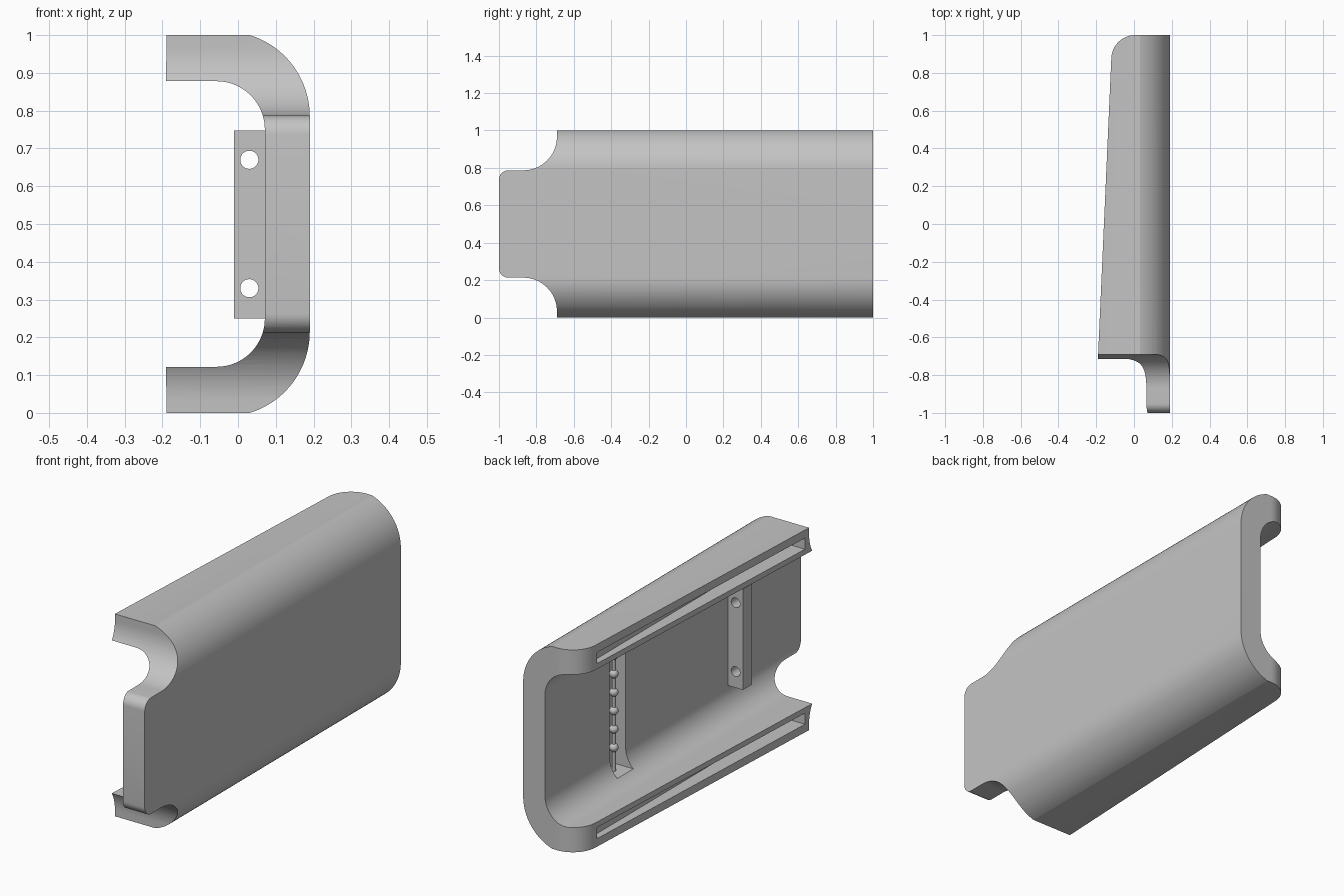
import bpy
from math import sin, cos, radians
from mathutils import Vector

if "Cube" in bpy.data.objects:
    bpy.data.objects.remove(bpy.data.objects["Cube"])

grey = bpy.data.materials.new("plain_grey")
grey.use_nodes = True
grey.diffuse_color = (0.55, 0.55, 0.55, 1)
grey.node_tree.nodes["Principled BSDF"].inputs["Base Color"].default_value = (0.55, 0.55, 0.55, 1)


def arc(cx, cy, r, start, end, steps=20):
    angles = [radians(start + (end - start) * i / steps) for i in range(steps + 1)]
    return [(cx + r * cos(a), cy + r * sin(a)) for a in angles]


def flip(points):
    """Mirror a half outline about z = 0.5, running back the other way."""
    return [(a, 1 - b) for a, b in reversed(points)]


def prism(name, outline, place, low, high):
    """Extrude a 2D outline; place(a, b, t) gives the 3D position."""
    n = len(outline)
    verts = [place(a, b, t) for t in (low, high) for a, b in outline]
    faces = [list(range(n)), list(range(n, 2 * n))]
    faces += [(i, (i + 1) % n, (i + 1) % n + n, i + n) for i in range(n)]
    mesh = bpy.data.meshes.new(name)
    mesh.from_pydata(verts, [], faces)
    obj = bpy.data.objects.new(name, mesh)
    bpy.context.collection.objects.link(obj)
    obj.data.materials.append(grey)
    activate(obj)
    bpy.ops.object.mode_set(mode='EDIT')
    bpy.ops.mesh.select_all(action='SELECT')
    bpy.ops.mesh.normals_make_consistent(inside=False)
    bpy.ops.object.mode_set(mode='OBJECT')
    return obj


def activate(obj):
    bpy.ops.object.select_all(action='DESELECT')
    obj.select_set(True)
    bpy.context.view_layer.objects.active = obj


def box(name, low, high):
    rect = [(low[0], low[1]), (high[0], low[1]), (high[0], high[1]), (low[0], high[1])]
    return prism(name, rect, lambda a, b, t: (a, b, t), low[2], high[2])


def rod(name, radius, length, centre, along_y=False):
    bpy.ops.mesh.primitive_cylinder_add(vertices=32, radius=radius, depth=length, location=centre,
                                        rotation=(radians(90) if along_y else 0, 0, 0))
    obj = bpy.context.object
    obj.name = name
    obj.data.materials.append(grey)
    return obj


def combine(obj, tool, operation):
    mod = obj.modifiers.new("cut", 'BOOLEAN')
    mod.operation, mod.solver, mod.object = operation, 'EXACT', tool
    activate(obj)
    bpy.ops.object.modifier_apply(modifier=mod.name)
    bpy.data.objects.remove(tool)


def smooth(obj):
    activate(obj)
    bpy.ops.object.shade_smooth_by_angle(angle=radians(25))


# C-shaped channel section, swept from front to back
outer = [(0.19, 0.5)] + arc(-0.035, 0.785, 0.225, 0, 73) + [(0.03, 1), (-0.19, 1)]
inner = [(-0.19, 0.878)] + arc(-0.057, 0.75, 0.128, 90, 0)
half = outer[1:-2] + outer[-2:] + inner
shell = prism("channel_shell", half + flip(half), lambda a, b, t: (a, t, b), -1, 1)

# Side outline: front tongue with concave shoulders
shoulder = [(1.1, 1.1), (-0.69, 1.1)] + arc(-0.87, 0.967, 0.18, 0, -90) \
    + arc(-0.95, 0.737, 0.05, 90, 180, 8)
side = prism("side_trim", shoulder + flip(shoulder), lambda a, b, t: (t, a, b), -0.5, 0.5)
combine(shell, side, 'INTERSECT')

# Plan outline: tapering rails with a rounded back corner
plan = [(0.4, -1.1), (-0.208, -1.1)] + arc(0.006, 0.874, 0.126, 178, 90) + [(0.4, 1)]
trim = prism("plan_trim", plan, lambda a, b, t: (a, b, t), -0.2, 1.2)
combine(shell, trim, 'INTERSECT')

# Long slots in the rail edges
for low, high in ((0.04, 0.095), (0.905, 0.96)):
    combine(shell, box("slot", (-0.4, -0.66, low), (-0.09, 0.868, high)), 'DIFFERENCE')

# Recess in the inner wall for the bead row
combine(shell, box("recess", (-0.04, 0.37, 0.155), (0.123, 0.495, 0.845)), 'DIFFERENCE')
smooth(shell)

# Drilled mounting post on the inner wall
post = box("mounting_post", (-0.01, -0.5, 0.25), (0.08, -0.43, 0.747))
for z in (0.33, 0.67):
    combine(post, rod("drill", 0.024, 0.3, (0.03, -0.465, z), True), 'DIFFERENCE')
smooth(post)

# Beads threaded on a thin rod inside the recess
bead_x, bead_y = 0.09, 0.435
smooth(rod("bead_rod", 0.009, 0.72, (bead_x, bead_y, 0.5)))
for i in range(6):
    bpy.ops.mesh.primitive_uv_sphere_add(segments=24, ring_count=12, radius=0.021,
                                         location=(bead_x, bead_y, 0.27 + 0.091 * i))
    bead = bpy.context.object
    bead.name = f"bead_{i + 1}"
    bead.data.materials.append(grey)
    bpy.ops.object.shade_smooth()
